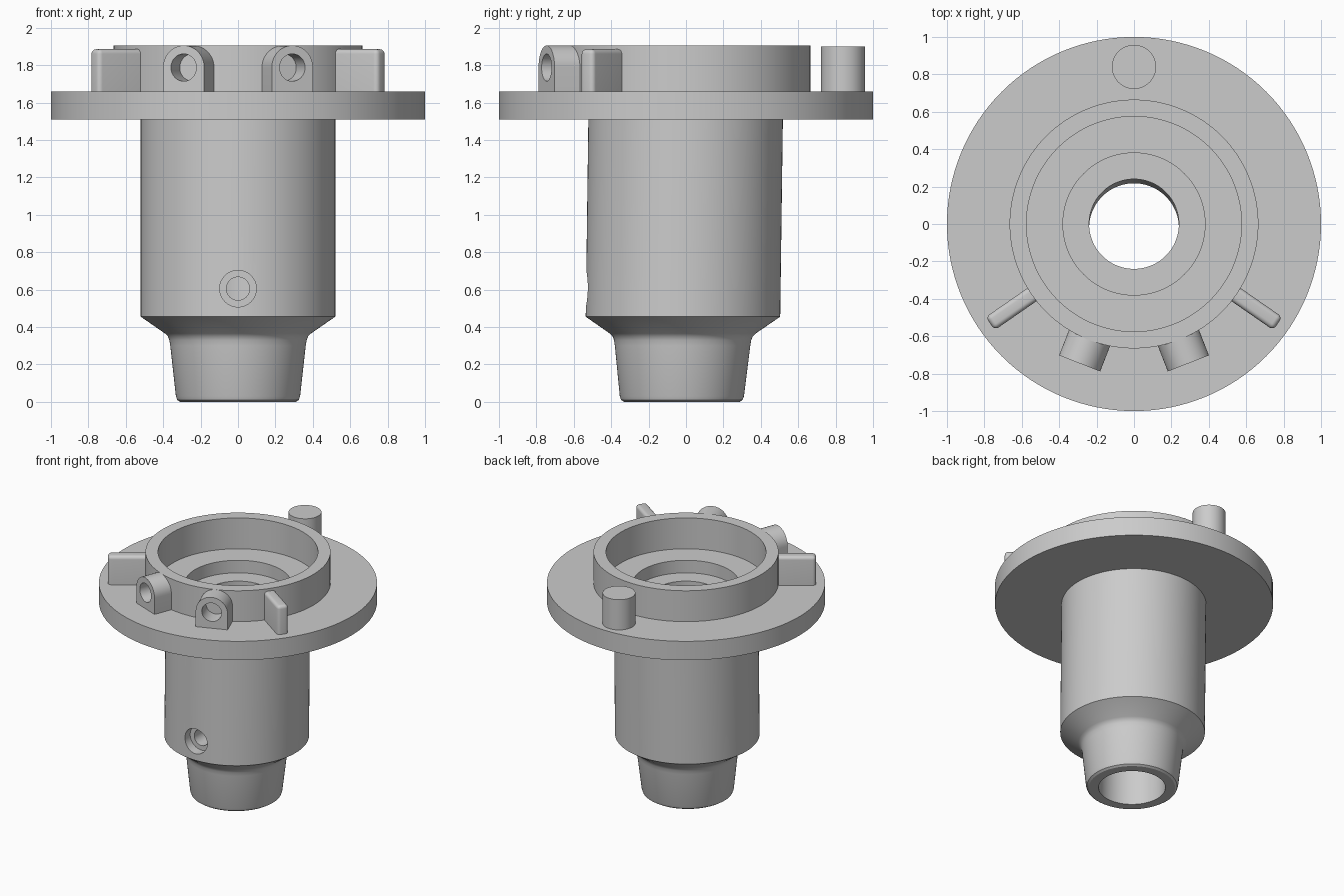
import bpy, bmesh
from math import sin, cos, pi, radians
from mathutils import Matrix

if "Cube" in bpy.data.objects:
    bpy.data.objects.remove(bpy.data.objects["Cube"])

metal = bpy.data.materials.new("grey_metal")
metal.use_nodes = True
grey = (0.6, 0.6, 0.6, 1)
metal.diffuse_color = grey
metal.node_tree.nodes["Principled BSDF"].inputs["Base Color"].default_value = grey

FLANGE_BOTTOM, FLANGE_TOP, COLLAR_TOP = 1.51, 1.66, 1.905
COLLAR_R, BORE_R = 0.665, 0.24


def make(name, bm):
    bmesh.ops.recalc_face_normals(bm, faces=bm.faces)
    mesh = bpy.data.meshes.new(name)
    bm.to_mesh(mesh)
    bm.free()
    mesh.materials.append(metal)
    ob = bpy.data.objects.new(name, mesh)
    bpy.context.collection.objects.link(ob)
    return ob


def activate(ob):
    bpy.ops.object.select_all(action='DESELECT')
    ob.select_set(True)
    bpy.context.view_layer.objects.active = ob


def smooth(ob, angle=30):
    activate(ob)
    bpy.ops.object.shade_smooth_by_angle(angle=radians(angle))


def lathe(name, profile, steps=128):
    """Revolve a closed (radius, height) outline about z."""
    bm = bmesh.new()
    rings = [[bm.verts.new((r * cos(2 * pi * i / steps), r * sin(2 * pi * i / steps), z))
              for r, z in profile] for i in range(steps)]
    n = len(profile)
    for i, ring in enumerate(rings):
        after = rings[(i + 1) % steps]
        for j in range(n):
            k = (j + 1) % n
            bm.faces.new((ring[j], after[j], after[k], ring[k]))
    return make(name, bm)


def cylinder(name, radius, depth, matrix):
    bm = bmesh.new()
    bmesh.ops.create_cone(bm, cap_ends=True, segments=48, radius1=radius,
                          radius2=radius, depth=depth, matrix=matrix)
    return make(name, bm)


def cut(ob, cutter):
    mod = ob.modifiers.new("cut", 'BOOLEAN')
    mod.operation, mod.solver, mod.object = 'DIFFERENCE', 'EXACT', cutter
    activate(ob)
    bpy.ops.object.modifier_apply(modifier=mod.name)
    bpy.data.objects.remove(cutter)


# Barrel with tapered nozzle, leaning very slightly
barrel = lathe("barrel", [
    (BORE_R, 0), (0.31, 0), (0.325, 0.01), (0.332, 0.03), (0.362, 0.3),
    (0.367, 0.33), (0.375, 0.35), (0.39, 0.365), (0.52, 0.455),
    (0.52, FLANGE_BOTTOM), (BORE_R, FLANGE_BOTTOM)])
for v in barrel.data.vertices:
    v.co.y += 0.0135 * (v.co.z - FLANGE_TOP)

# Stepped cross hole in the front of the barrel
along_y = Matrix.Rotation(pi / 2, 4, 'X')
for radius, start, end in ((0.098, -0.7, -0.46), (0.062, -0.7, -0.15)):
    place = Matrix.Translation((0, (start + end) / 2, 0.605)) @ along_y
    cut(barrel, cylinder("hole_cutter", radius, end - start, place))
smooth(barrel)

# Flange with counterbored seat, and the raised collar
smooth(lathe("flange", [
    (BORE_R, FLANGE_BOTTOM), (1, FLANGE_BOTTOM), (1, FLANGE_TOP),
    (0.38, FLANGE_TOP), (0.38, 1.56), (BORE_R, 1.56)]))
smooth(lathe("collar", [
    (0.575, FLANGE_TOP), (COLLAR_R, FLANGE_TOP),
    (COLLAR_R, COLLAR_TOP), (0.575, COLLAR_TOP)]))

# Locating pin at the back
pin_top = 1.9
smooth(cylinder("locating_pin", 0.118, pin_top - FLANGE_TOP,
                Matrix.Translation((0, 0.84, (pin_top + FLANGE_TOP) / 2))))


def eye_lug(name, angle):
    """Round-topped lug pointing along -y, with a blind hole, turned about z."""
    half, inner, outer = 0.118, 0.62, 0.80
    centre = COLLAR_TOP - half
    outline = [(-half, FLANGE_TOP), (half, FLANGE_TOP)]
    outline += [(half * cos(pi * i / 24), centre + half * sin(pi * i / 24)) for i in range(25)]
    bm = bmesh.new()
    face = bm.faces.new([bm.verts.new((x, -outer, z)) for x, z in outline])
    new = bmesh.ops.extrude_face_region(bm, geom=[face])["geom"]
    bmesh.ops.translate(bm, vec=(0, outer - inner, 0),
                        verts=[g for g in new if isinstance(g, bmesh.types.BMVert)])
    lug = make(name, bm)
    place = Matrix.Translation((0, -0.77, centre)) @ along_y
    cut(lug, cylinder("eye_cutter", 0.073, 0.2, place))
    lug.data.transform(Matrix.Rotation(angle, 4, 'Z'))
    smooth(lug)


def fin(name, angle):
    """Rounded radial rib pointing along -y, turned about z."""
    inner, outer, top = 0.62, 0.935, 1.885
    bm = bmesh.new()
    bmesh.ops.create_cube(bm, size=1, matrix=Matrix.Translation(
        (0, -(inner + outer) / 2, (FLANGE_TOP + top) / 2))
        @ Matrix.Diagonal((0.085, outer - inner, top - FLANGE_TOP, 1)))
    edges = [e for e in bm.edges
             if all(v.co.z > top - 0.01 for v in e.verts)
             or all(v.co.y < 0.01 - outer for v in e.verts)]
    edges = [e for e in edges if any(v.co.z > top - 0.01 for v in e.verts)
             and any(v.co.y < 0.01 - outer for v in e.verts)]
    bmesh.ops.bevel(bm, geom=edges, offset=0.025, segments=5, profile=0.5, affect='EDGES')
    bmesh.ops.rotate(bm, verts=bm.verts, cent=(0, 0, 0), matrix=Matrix.Rotation(angle, 3, 'Z'))
    smooth(make(name, bm), 40)


for side, sign in (("left", 1), ("right", -1)):
    eye_lug(side + "_eye_lug", sign * radians(21.3))
    fin(side + "_fin", sign * radians(55.3))
